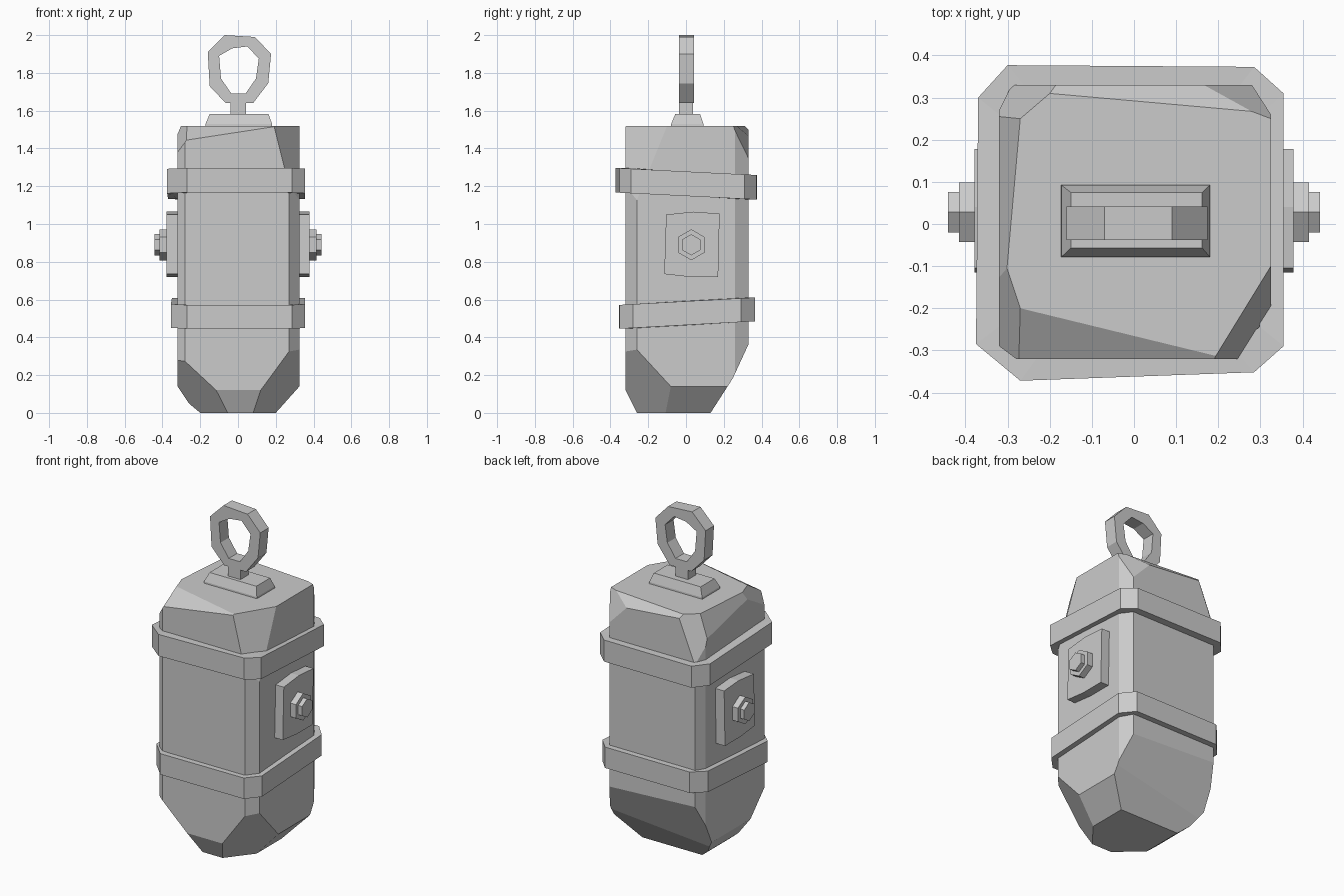
import bpy, bmesh, math
from mathutils import Vector

if "Cube" in bpy.data.objects:
    bpy.data.objects.remove(bpy.data.objects["Cube"])


def finish(name, bm):
    bmesh.ops.recalc_face_normals(bm, faces=bm.faces[:])
    me = bpy.data.meshes.new(name)
    bm.to_mesh(me)
    bm.free()
    ob = bpy.data.objects.new(name, me)
    bpy.context.collection.objects.link(ob)
    return ob


def loft(name, loops, caps=True, closed=False):
    """Join matching point loops with quads; cap the ends or close into a ring."""
    bm = bmesh.new()
    rows = [[bm.verts.new(p) for p in loop] for loop in loops]
    pairs = list(zip(rows, rows[1:])) + ([(rows[-1], rows[0])] if closed else [])
    for a, b in pairs:
        n = len(a)
        for i in range(n):
            bm.faces.new((a[i], a[(i + 1) % n], b[(i + 1) % n], b[i]))
    if caps and not closed:
        bm.faces.new(rows[0])
        bm.faces.new(rows[-1])
    return finish(name, bm)


def rect(x0, x1, y0, y1, z):
    return [(x0, y0, z), (x1, y0, z), (x1, y1, z), (x0, y1, z)]


# Stone body: a block with its corners chipped off by planes
X0, X1, Y0, Y1, TOP = -0.32, 0.325, -0.32, 0.33, 1.52
CENTRE = Vector((0, 0, 0.76))
chips = [
    # upright corners
    ((0.27, Y0, 0), (0.27, Y0, 1), (X1, -0.26, 0)),
    ((-0.28, Y0, 0), (-0.28, Y0, 1), (X0, -0.29, 0)),
    ((0.28, Y1, 0), (0.28, Y1, 1), (X1, 0.26, 0)),
    ((-0.29, Y1, 0), (-0.29, Y1, 1), (X0, 0.27, 0)),
    # upper chips
    ((0.19, Y0, TOP), (0.24, Y0, 1.32), (X1, -0.1, TOP)),
    ((-0.3, Y0, 1.44), (0.19, Y0, 1.515), (-0.27, -0.2, TOP)),
    ((-0.27, Y0, 1.45), (X0, -0.29, 1.38), (-0.27, -0.2, TOP)),
    ((-0.27, 0.25, TOP), (-0.2, 0.31, TOP), (-0.31, 0.3, 1.28)),
    ((-0.2, 0.31, TOP), (0.25, 0.27, TOP), (0.25, Y1, 1.46)),
    ((-0.27, 0.25, TOP), (-0.31, -0.2, TOP), (X0, 0.27, 1.38)),
    ((0.22, 0.29, TOP), (0.27, Y1, 1.36), (X1, 0.25, TOP)),
    # lower chips
    ((0.3, Y1, 0.36), (-0.3, Y1, 0.39), (0, 0.22, 0.14)),
    ((0.3, 0.22, 0.14), (-0.3, 0.22, 0.14), (0, 0.13, 0)),
    ((X1, 0, 0.14), (X1, 0.2, 0.14), (0.2, 0, 0)),
    ((X0, 0, 0.14), (X0, 0.2, 0.14), (-0.26, 0, 0.05)),
    ((-0.26, 0, 0.05), (-0.26, 0.2, 0.05), (-0.2, 0, 0)),
    ((0, Y0, 0.12), (0.2, Y0, 0.12), (0, -0.26, 0)),
    ((X0, Y0, 0.31), (-0.18, Y0, 0.18), (X0, -0.12, 0.1)),
    ((X1, Y0, 0.40), (0.12, Y0, 0.12), (X1, -0.08, 0.14)),
]
bm = bmesh.new()
bmesh.ops.create_cube(bm, size=1)
for v in bm.verts:
    v.co = (X0 if v.co.x < 0 else X1, Y0 if v.co.y < 0 else Y1, 0 if v.co.z < 0 else TOP)
for pts in chips:
    a, b, c = map(Vector, pts)
    n = (b - a).cross(c - a).normalized()
    if n.dot(CENTRE - a) > 0:
        n = -n
    bmesh.ops.bisect_plane(bm, geom=bm.verts[:] + bm.edges[:] + bm.faces[:], dist=1e-5,
                           plane_co=a, plane_no=n, clear_outer=True)
    bmesh.ops.holes_fill(bm, edges=[e for e in bm.edges if e.is_boundary], sides=0)
finish("stone_body", bm)


# Tilted metal bands with cut corners
def band(name, outline, z_mid, slope, half):
    def loop(s, dz):
        return [(x * s, y * s, z_mid + slope * y + dz) for x, y in outline]
    loft(name, [loop(1, -half), loop(1, half), loop(0.84, half), loop(0.84, -half)], closed=True)


band("upper_band", [(-0.375, -0.285), (-0.27, -0.372), (0.285, -0.352), (0.355, -0.29),
                    (0.355, 0.31), (0.285, 0.373), (-0.3, 0.377), (-0.37, 0.3)],
     1.213, -0.05, 0.065)
band("lower_band", [(-0.355, -0.27), (-0.27, -0.355), (0.285, -0.352), (0.355, -0.28),
                    (0.355, 0.29), (0.285, 0.365), (-0.28, 0.365), (-0.35, 0.29)],
     0.528, 0.055, 0.063)


# Side plates and hexagonal bolts on both sides
def hexagon(x, r):
    return [(x, 0.028 + r * math.sin(i * math.pi / 3), 0.89 + r * math.cos(i * math.pi / 3))
            for i in range(6)]


PLATE = [(-0.105, 1.05), (0.04, 1.065), (0.178, 1.055), (0.17, 0.72), (0.02, 0.72), (-0.115, 0.735)]
for side, s in (("right", 1), ("left", -1)):
    loft(side + "_plate", [[(s * x, y, z) for y, z in PLATE] for x in (0.29, 0.379)])
    loft(side + "_bolt_washer", [hexagon(s * x, 0.082) for x in (0.36, 0.416)])
    loft(side + "_bolt_head", [hexagon(s * x, 0.056) for x in (0.40, 0.442)])

# Top mount and stem
mount = loft("top_mount", [rect(-0.175, 0.183, -0.08, 0.094, 1.50),
                           rect(-0.172, 0.18, -0.078, 0.092, 1.53),
                           rect(-0.15, 0.162, -0.057, 0.075, 1.582)])
loft("ring_stem", [rect(-0.04, 0.042, -0.036, 0.038, z) for z in (1.56, 1.66)])

# Hanging ring: irregular octagon
outer = [(-0.07, 2.0), (0.09, 1.99), (0.175, 1.9), (0.16, 1.745),
         (0.08, 1.64), (-0.065, 1.64), (-0.15, 1.73), (-0.16, 1.91)]
inner = [(-0.03, 1.93), (0.05, 1.94), (0.11, 1.875), (0.095, 1.77),
         (0.04, 1.69), (-0.035, 1.69), (-0.09, 1.77), (-0.1, 1.89)]
loft("hanging_ring", [[(x, y, z) for x, z in pts] for pts, y in
                      ((outer, -0.038), (outer, 0.042), (inner, 0.042), (inner, -0.038))],
     closed=True)
